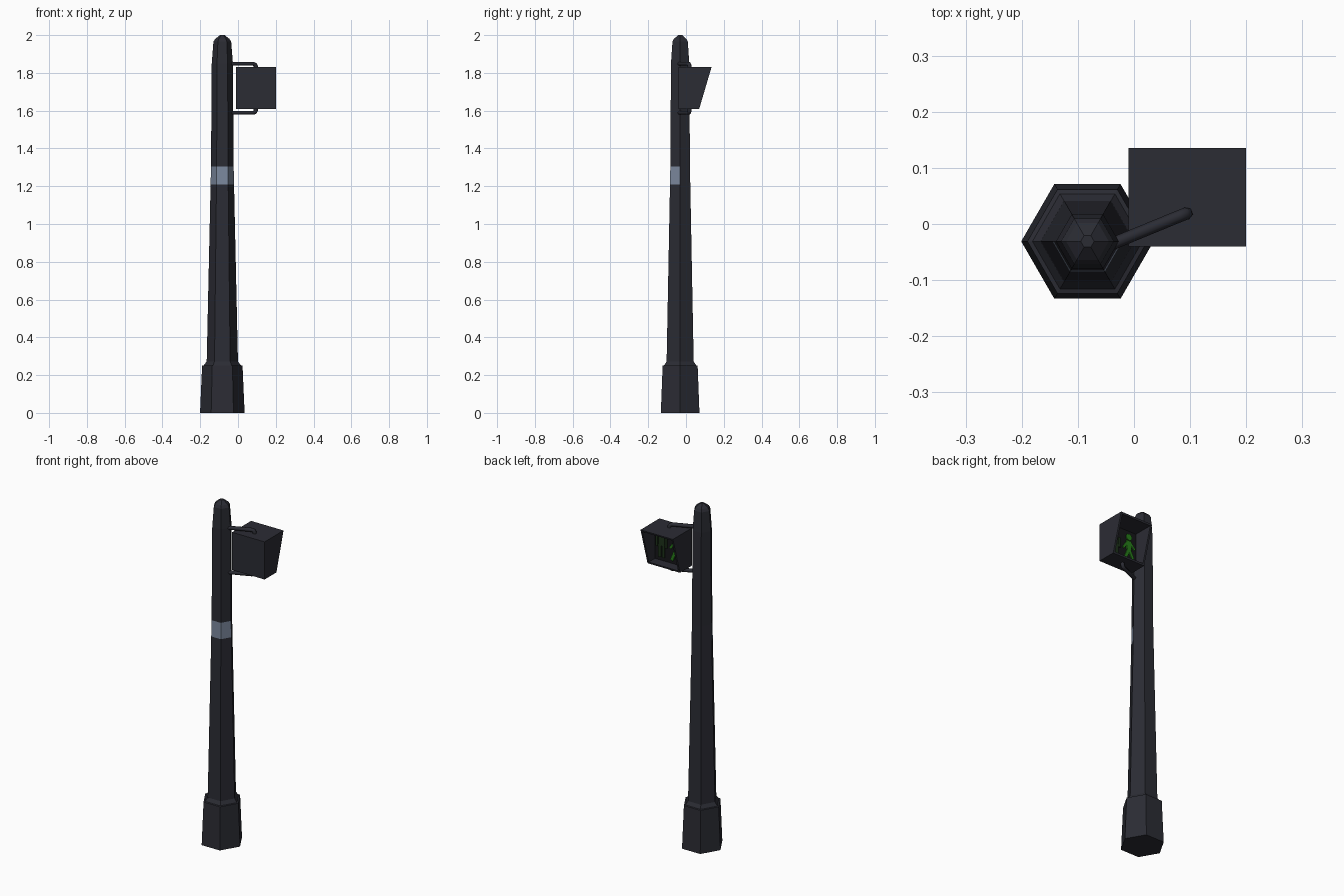
import bpy, bmesh, math
from mathutils import Vector, Matrix

if "Cube" in bpy.data.objects:
    bpy.data.objects.remove(bpy.data.objects["Cube"])


def material(name, rgb):
    m = bpy.data.materials.new(name)
    m.use_nodes = True
    m.diffuse_color = (*rgb, 1)
    bsdf = m.node_tree.nodes["Principled BSDF"]
    bsdf.inputs["Base Color"].default_value = (*rgb, 1)
    bsdf.inputs["Roughness"].default_value = 0.8
    return m


METAL = material("dark metal", (0.024, 0.025, 0.034))
BAND = material("pale grey band", (0.2, 0.25, 0.34))
PANEL = material("black panel", (0.008, 0.008, 0.01))
GREEN = material("green signal", (0.02, 0.2, 0.01))
UNLIT = material("unlit signal", (0.012, 0.03, 0.01))


def finish(bm, name, *mats):
    bmesh.ops.recalc_face_normals(bm, faces=bm.faces)
    mesh = bpy.data.meshes.new(name)
    bm.to_mesh(mesh)
    bm.free()
    for m in mats:
        mesh.materials.append(m)
    obj = bpy.data.objects.new(name, mesh)
    bpy.context.collection.objects.link(obj)
    return obj


def loft(rings):
    """Closed skin through a list of equal-length point rings."""
    bm = bmesh.new()
    loops = [[bm.verts.new(p) for p in ring] for ring in rings]
    n = len(loops[0])
    for a, b in zip(loops, loops[1:]):
        for i in range(n):
            j = (i + 1) % n
            bm.faces.new((a[i], a[j], b[j], b[i]))
    bm.faces.new(loops[0])
    end = bm.faces.new(loops[-1])
    return bm, end


CX, CY = -0.083, -0.031


def hexagon(radius, z):
    return [(CX + radius * math.cos(i * math.pi / 3),
             CY + radius * math.sin(i * math.pi / 3), z) for i in range(6)]


# Flared base
bm, _ = loft([hexagon(r, z) for r, z in
              [(0.118, 0), (0.107, 0.25), (0.098, 0.252), (0.083, 0.272)]])
finish(bm, "base", METAL)

# Tapered pole with cap; the band colours its three front faces
profile = [(0.083, 0.26), (0.062, 1.21), (0.06, 1.305), (0.056, 1.85),
           (0.047, 1.965), (0.038, 1.98), (0.012, 2.0)]
bm, _ = loft([hexagon(r, z) for r, z in profile])
for f in bm.faces:
    c = f.calc_center_median()
    if 1.21 < c.z < 1.305 and c.y < CY:
        f.material_index = 1
finish(bm, "pole", METAL, BAND)

# Signal housing: open at the back, slanted hood around a recessed panel
X0, X1, Z0, Z1 = -0.01, 0.2, 1.61, 1.83
FRONT, RECESS, WALL = -0.04, 0.015, 0.01


def hood_y(z):
    return 0.07 + 0.065 * (z - Z0) / (Z1 - Z0)


def rect(inset, depth):
    a, b, c, d = X0 + inset, X1 - inset, Z0 + inset, Z1 - inset
    return [(x, depth(z), z) for x, z in [(a, c), (b, c), (b, d), (a, d)]]


bm, panel = loft([rect(0, lambda z: FRONT), rect(0, hood_y),
                  rect(WALL, hood_y), rect(WALL, lambda z: RECESS)])
panel.material_index = 1
finish(bm, "signal_housing", METAL, PANEL)


# Flat pictogram figures made from limbs and a round head
def figure(name, x, z, size, limbs, mat):
    bm = bmesh.new()
    head = Matrix.Translation((x, RECESS + 0.003, z + 0.85 * size))
    bmesh.ops.create_cone(bm, cap_ends=True, segments=10, depth=0.006,
                          radius1=0.13 * size, radius2=0.13 * size,
                          matrix=head @ Matrix.Rotation(math.pi / 2, 4, "X"))
    for x1, z1, x2, z2, width in limbs:
        p = Vector((x + x1 * size, RECESS + 0.003, z + z1 * size))
        q = Vector((x + x2 * size, RECESS + 0.003, z + z2 * size))
        d = q - p
        turn = Matrix.Rotation(math.atan2(d.x, d.z), 4, "Y")
        scale = Matrix.Diagonal((width * size, 0.006, d.length, 1))
        bmesh.ops.create_cube(bm, size=1, matrix=Matrix.Translation((p + q) / 2) @ turn @ scale)
    finish(bm, name, mat)


walking = [(0, 0.35, 0, 0.7, 0.22), (0, 0.38, 0.2, -0.1, 0.12),
           (0, 0.38, -0.12, 0.15, 0.12), (-0.12, 0.17, -0.22, -0.1, 0.11),
           (0.04, 0.66, 0.26, 0.36, 0.09), (-0.04, 0.66, -0.26, 0.42, 0.09)]
standing = [(0, 0.35, 0, 0.7, 0.26), (0.08, 0.38, 0.08, -0.1, 0.12),
            (-0.08, 0.38, -0.08, -0.1, 0.12), (0.2, 0.68, 0.2, 0.3, 0.09),
            (-0.2, 0.68, -0.2, 0.3, 0.09)]
figure("walking_figure", 0.05, 1.655, 0.15, walking, GREEN)
figure("standing_figure", 0.145, 1.655, 0.15, standing, UNLIT)


# Bent tube brackets above and below the housing
def bracket(name, z, z_end):
    s = 0.012 if z_end > z else -0.012
    path = [(-0.05, -0.04, z), (0.081, 0.014, z), (0.09, 0.0175, z + 0.3 * s),
            (0.094, 0.019, z + s), (0.094, 0.019, z_end)]
    curve = bpy.data.curves.new(name, "CURVE")
    curve.dimensions = "3D"
    curve.bevel_depth = 0.011
    curve.bevel_resolution = 1
    curve.use_fill_caps = True
    spline = curve.splines.new("POLY")
    spline.points.add(len(path) - 1)
    for pt, co in zip(spline.points, path):
        pt.co = (*co, 1)
    curve.materials.append(METAL)
    obj = bpy.data.objects.new(name, curve)
    bpy.context.collection.objects.link(obj)


bracket("upper_bracket", 1.848, 1.825)
bracket("lower_bracket", 1.588, 1.615)
